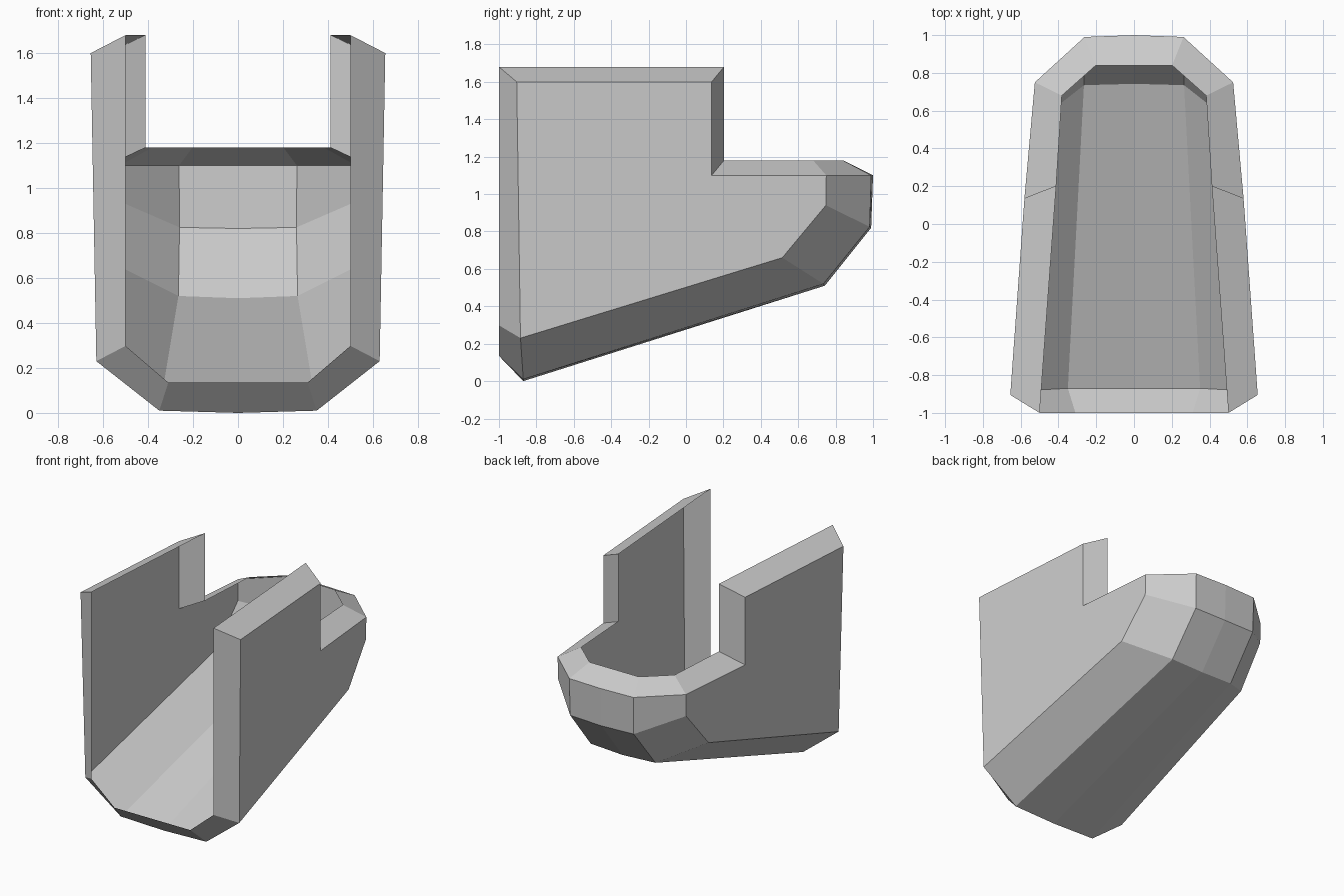
import bpy, bmesh

if "Cube" in bpy.data.objects:
    bpy.data.objects.remove(bpy.data.objects["Cube"])

# Outer shell stations from centre line to side: belly, chamfer, wall
outer = {
    "front_mid": (0, -0.87, 0.0), "front_low": (0.35, -0.87, 0.01),
    "front_side": (0.63, -0.885, 0.23), "front_top": (0.655, -0.905, 1.6),
    "notch_top": (0.58, 0.137, 1.6), "notch_low": (0.58, 0.137, 1.1),
    "rear_side": (0.525, 0.75, 1.1), "rear_in": (0.262, 0.99, 1.1),
    "rear_mid": (0, 1.0, 1.1),
    "knee_mid": (0, 0.742, 0.51), "knee_low": (0.265, 0.735, 0.52),
    "knee_side": (0.545, 0.515, 0.66),
    "back_mid": (0, 0.99, 0.82), "back_low": (0.26, 0.982, 0.825),
    "back_side": (0.525, 0.748, 0.94),
}
# Inner edge of the turned-in rim, following the open boundary
inner = {
    "front_mid": (0, -1.0, 0.135), "front_low": (0.31, -1.0, 0.135),
    "front_side": (0.5, -1.0, 0.298), "front_top": (0.5, -1.0, 1.68),
    "notch_top": (0.412, 0.203, 1.68), "notch_low": (0.412, 0.203, 1.18),
    "rear_side": (0.382, 0.68, 1.18), "rear_in": (0.202, 0.84, 1.18),
    "rear_mid": (0, 0.84, 1.18),
}

bm = bmesh.new()
o = {k: bm.verts.new(p) for k, p in outer.items()}
r = {k: bm.verts.new(p) for k, p in inner.items()}

# Side wall with the stepped notch
bm.faces.new([o[k] for k in ("front_side", "knee_side", "back_side", "rear_side",
                             "notch_low", "notch_top", "front_top")])

# Chamfer and belly strips running front to rear
side = ["front_side", "knee_side", "back_side", "rear_side"]
low = ["front_low", "knee_low", "back_low", "rear_in"]
mid = ["front_mid", "knee_mid", "back_mid", "rear_mid"]
for a, b in ((side, low), (low, mid)):
    for i in range(3):
        bm.faces.new([o[k] for k in (a[i], b[i], b[i + 1], a[i + 1])])

# Turned-in rim around the opening
loop = list(inner)
for p, q in zip(loop, loop[1:]):
    bm.faces.new((o[p], o[q], r[q], r[p]))

mesh = bpy.data.meshes.new("scoop_shell")
bm.to_mesh(mesh)
bm.free()
shell = bpy.data.objects.new("scoop_shell", mesh)
bpy.context.collection.objects.link(shell)

# Other half
mirror = shell.modifiers.new("mirror", "MIRROR")
mirror.use_axis[0] = True
mirror.use_clip = True
mirror.merge_threshold = 0.001
